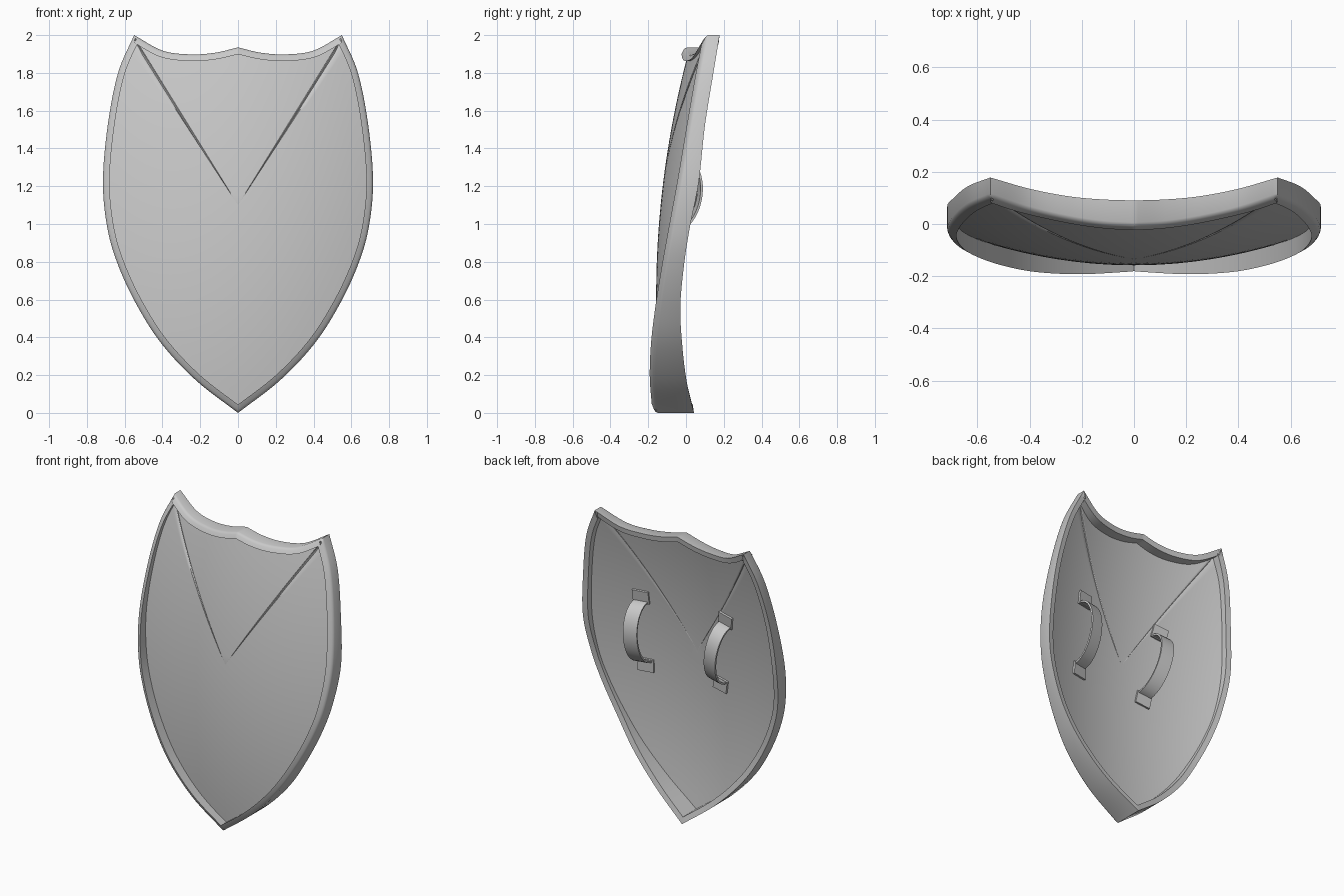
import bpy, bmesh, math
from mathutils import Vector

if "Cube" in bpy.data.objects:
    bpy.data.objects.remove(bpy.data.objects["Cube"])

metal = bpy.data.materials.new("grey_metal")
metal.diffuse_color = (0.58, 0.58, 0.58, 1)
metal.use_nodes = True
metal.node_tree.nodes["Principled BSDF"].inputs["Base Color"].default_value = metal.diffuse_color


def surf(x, z):
    """Depth of the curved shield face at a point."""
    return -0.158 + 0.103 * (z - 0.62) ** 2 + 0.27 * x * x


def make(name, verts, faces, angle=40, thickness=0):
    me = bpy.data.meshes.new(name)
    me.from_pydata(verts, [], faces)
    bm = bmesh.new()
    bm.from_mesh(me)
    bmesh.ops.remove_doubles(bm, verts=bm.verts, dist=1e-5)
    bmesh.ops.recalc_face_normals(bm, faces=bm.faces)
    bm.to_mesh(me)
    bm.free()
    ob = bpy.data.objects.new(name, me)
    bpy.context.collection.objects.link(ob)
    me.materials.append(metal)
    bpy.ops.object.select_all(action='DESELECT')
    ob.select_set(True)
    bpy.context.view_layer.objects.active = ob
    if thickness:
        mod = ob.modifiers.new("thickness", 'SOLIDIFY')
        mod.thickness = thickness
        mod.offset = 0
        bpy.ops.object.modifier_apply(modifier=mod.name)
    bpy.ops.object.shade_smooth_by_angle(angle=math.radians(angle))
    return ob


def spline(pts, n):
    """Catmull-Rom curve through the points, last point left out."""
    p = [Vector(q) for q in pts]
    p = [2 * p[0] - p[1]] + p + [2 * p[-1] - p[-2]]
    out = []
    for i in range(1, len(p) - 2):
        a, b, c, d = p[i - 1:i + 3]
        for k in range(n):
            t = k / n
            out.append(0.5 * (2 * b + (c - a) * t + (2 * a - 5 * b + 4 * c - d) * t * t
                              + (3 * b - a - 3 * c + d) * t ** 3))
    return out


# Half outline as x, z, front depth, back depth: scalloped top, then side to the tip
top = [(0, 1.935, -.012, .09), (.12, 1.907, -.005, .094), (.25, 1.898, .015, .106),
       (.40, 1.918, .05, .135), (.55, 2.0, .10, .178)]
side = [(.55, 2.0, .10, .178), (.635, 1.8, .063, .145), (.69, 1.52, .015, .10),
        (.715, 1.22, -.035, .067), (.69, .97, -.08, .018), (.63, .77, -.115, -.012),
        (.53, .56, -.148, -.03), (.40, .36, -.172, -.02), (.22, .17, -.18, .003),
        (0, 0, -.168, .042)]
half = spline(top, 8) + spline(side, 8) + [Vector(side[-1])]
loop = half + [Vector((-p[0], p[1], p[2], p[3])) for p in half[-2:0:-1]]
N = len(loop)


def inset(i, dist):
    """Outline point moved inward with a mitre."""
    a, b, c = (Vector((q[0], q[1])) for q in (loop[i - 1], loop[i], loop[(i + 1) % N]))
    d1, d2 = (b - a).normalized(), (c - b).normalized()
    n1, n2 = Vector((d1.y, -d1.x)), Vector((d2.y, -d2.x))
    m = (n1 + n2).normalized()
    return b + m * dist / max(m.dot(n1), 0.4)


# Rim: closed cross-section swept round the outline, rounded on the front outer edge
verts = []
for i, (x, z, yf, yb) in enumerate(loop):
    for dist, back, off in ((0, 1, 0), (0, 0, .018), (.004, 0, .008), (.012, 0, 0),
                            (.035, 0, -.012), (.035, 1, -.006)):
        q = inset(i, dist)
        verts.append((q.x, (yb if back else yf) + off, q.y))
faces = [(i * 6 + k, i * 6 + (k + 1) % 6, (i + 1) % N * 6 + (k + 1) % 6, (i + 1) % N * 6 + k)
         for i in range(N) for k in range(6)]
make("rim", verts, faces, 48)

# Curved panel: rings of the inset outline shrinking to the middle
R, mid = 14, Vector((0, 1.1))
verts = [(0, surf(0, 1.1) + .008, 1.1)]
for r in range(1, R + 1):
    for i in range(N):
        q = mid + (inset(i, .028) - mid) * r / R
        verts.append((q.x, surf(q.x, q.y) + .008, q.y))
faces = [(0, 1 + i, 1 + (i + 1) % N) for i in range(N)]
for r in range(R - 1):
    for i in range(N):
        a, b = 1 + r * N + i, 1 + r * N + (i + 1) % N
        faces.append((a, b, b + N, a + N))
make("panel", verts, faces, 50, .016)


def ribbon(name, cx, cz, tilt, profile, width, thickness):
    """Strip running along the back; profile is (distance along, height off panel)."""
    s, c = math.sin(tilt), math.cos(tilt)
    verts, faces = [], []
    for v, h in profile:
        for w in (-width / 2, width / 2):
            x, z = cx + v * s + w * c, cz + v * c - w * s
            verts.append((x, surf(x, z) + .018 + h, z))
    for i in range(len(profile) - 1):
        faces.append((2 * i, 2 * i + 1, 2 * i + 3, 2 * i + 2))
    make(name, verts, faces, 40, thickness)


# Arm straps with fixing tabs: one upright, one tilted
arch = [(.205 * math.cos(math.pi * k / 24), .148 * math.sin(math.pi * k / 24))
        for k in range(25)]
for label, cx, tilt in (("arm_strap", .36, 0), ("hand_strap", -.213, math.radians(-9.5))):
    ribbon(label, cx, 1.155, tilt, arch, .09, .012)
    for end, sgn in (("upper", 1), ("lower", -1)):
        ribbon(f"{label}_{end}_tab", cx, 1.155, tilt,
               [(sgn * .195, .004), (sgn * .28, .004)], .105, .014)
